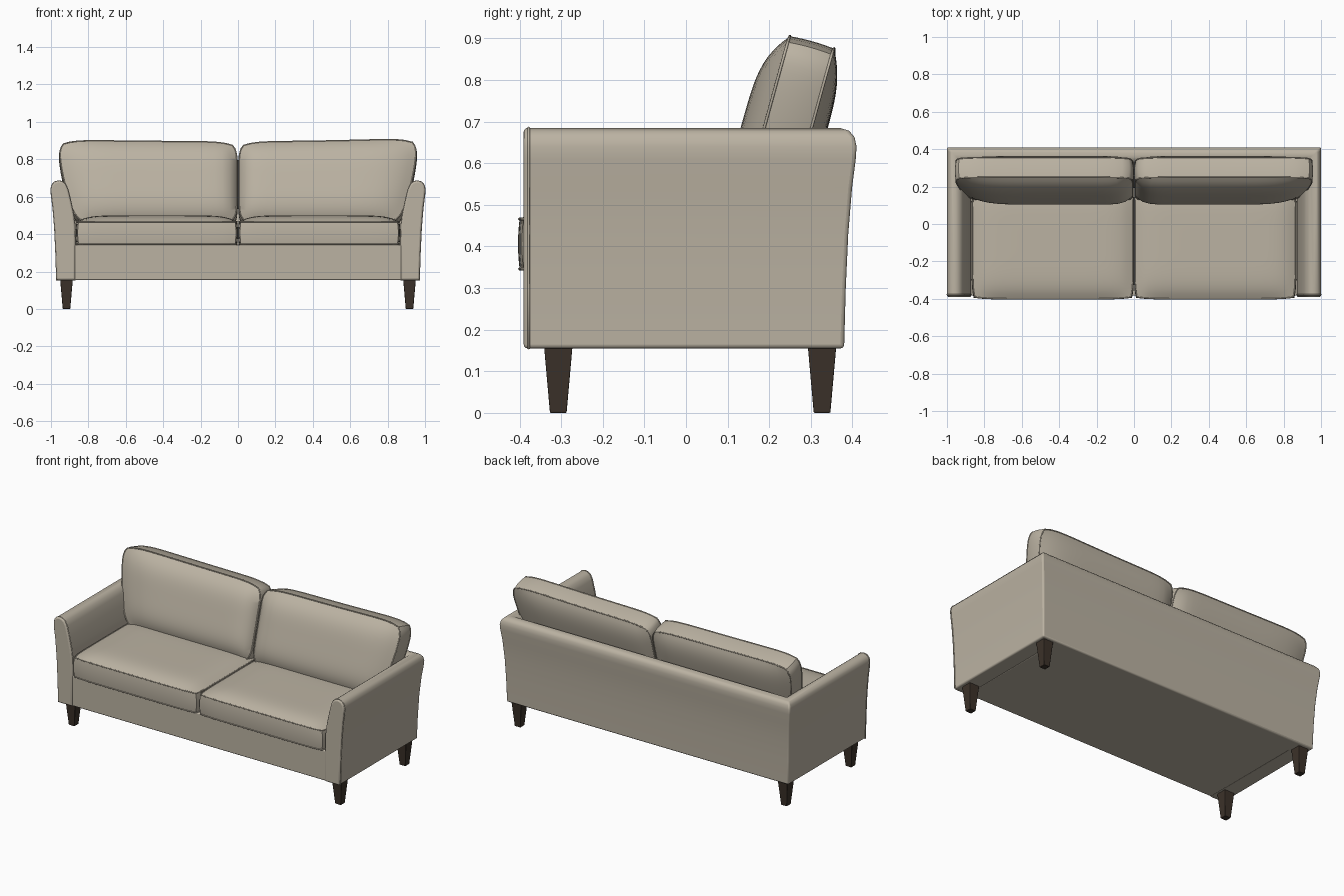
import bpy, bmesh, math
from mathutils import Vector

cube = bpy.data.objects.get("Cube")
if cube:
    bpy.data.objects.remove(cube, do_unlink=True)


def material(name, rgb):
    m = bpy.data.materials.new(name)
    m.use_nodes = True
    m.diffuse_color = (*rgb, 1)
    m.node_tree.nodes["Principled BSDF"].inputs["Base Color"].default_value = (*rgb, 1)
    return m


FABRIC = material("beige_fabric", (0.50, 0.45, 0.365))
WOOD = material("dark_wood", (0.045, 0.032, 0.023))


def activate(ob):
    bpy.ops.object.select_all(action='DESELECT')
    ob.select_set(True)
    bpy.context.view_layer.objects.active = ob


def finish(name, bm, mat, bevel=0, angle=40):
    bmesh.ops.recalc_face_normals(bm, faces=bm.faces)
    me = bpy.data.meshes.new(name)
    bm.to_mesh(me)
    bm.free()
    me.materials.append(mat)
    ob = bpy.data.objects.new(name, me)
    bpy.context.collection.objects.link(ob)
    activate(ob)
    bpy.ops.object.shade_smooth_by_angle(angle=math.radians(angle))
    if bevel:
        b = ob.modifiers.new("soft_edges", 'BEVEL')
        b.width, b.segments, b.angle_limit = bevel, 3, math.radians(50)
    return ob


def piping(name, points, radius=0.0035, cyclic=True):
    cu = bpy.data.curves.new(name, 'CURVE')
    cu.dimensions = '3D'
    cu.bevel_depth, cu.bevel_resolution = radius, 2
    sp = cu.splines.new('POLY')
    sp.points.add(len(points) - 1)
    for p, co in zip(sp.points, points):
        p.co = (*co, 1)
    sp.use_cyclic_u = cyclic
    cu.materials.append(FABRIC)
    ob = bpy.data.objects.new(name, cu)
    bpy.context.collection.objects.link(ob)
    activate(ob)
    bpy.ops.object.convert(target='MESH')


# Arms and back: one flared profile (inset from outside, height) swept round a U
PROFILE = [(.03, .155), (.026, .3), (.02, .43), (.011, .54), (.002, .61), (0, .64),
           (.005, .663), (.018, .678), (.04, .685), (.06, .681), (.077, .668),
           (.09, .64), (.105, .58), (.12, .51), (.128, .45), (.13, .38), (.13, .155)]
FRONT, BACK = -0.39, 0.41


def station(side, corner):
    return [Vector((side * (1 - d), BACK - d if corner else FRONT, z)) for d, z in PROFILE]


bm = bmesh.new()
rings = [[bm.verts.new(p) for p in station(*k)]
         for k in ((-1, False), (-1, True), (1, True), (1, False))]
n = len(PROFILE)
for a, b in zip(rings, rings[1:]):
    for i in range(n):
        j = (i + 1) % n
        bm.faces.new((a[i], a[j], b[j], b[i]))
bm.faces.new(rings[0])
bm.faces.new(rings[-1])
finish("arms_and_back", bm, FABRIC, 0.009)
for side, label in ((1, "left"), (-1, "right")):
    piping(label + "_arm_piping",
           [p + Vector((0, 0.012, 0)) for p in station(side, False)], 0.003)


def box(name, lo, hi, mat, bevel):
    bm = bmesh.new()
    bmesh.ops.create_cube(bm, size=1)
    for v in bm.verts:
        v.co = [lo[i] + (v.co[i] + 0.5) * (hi[i] - lo[i]) for i in range(3)]
    return finish(name, bm, mat, bevel)


# Seat base between the arms
box("seat_base", (-0.875, -0.383, 0.155), (0.875, 0.3, 0.342), FABRIC, 0.006)


def pillow(name, place, bulge, power, corner, cuts=23):
    """Subdivided block with crowned faces, rounded corners and piped seams."""
    def shape(u, v, w):
        crown = 0
        if abs(w) > 0.999:
            pu = power[0] if u > 0 else power[1]
            crown = bulge[w > 0] * (1 - abs(u) ** pu) * (1 - abs(v) ** power[2])
            crown *= 1 if w > 0 else -1
        puff = 1 + 0.012 * (1 - w * w)
        return place(u * (1 - corner[0] * v ** 8) * puff,
                     v * (1 - corner[1] * u ** 8) * puff, w, crown)

    bm = bmesh.new()
    bmesh.ops.create_cube(bm, size=2)
    bmesh.ops.subdivide_edges(bm, edges=bm.edges[:], cuts=cuts, use_grid_fill=True)
    for v in bm.verts:
        v.co = shape(*v.co)
    finish(name, bm, FABRIC)
    steps = [-1 + 2 * i / 24 for i in range(24)]
    loop = ([(t, -1) for t in steps] + [(1, t) for t in steps]
            + [(-t, 1) for t in steps] + [(-1, -t) for t in steps])
    for w, label in ((-1, "_piping_a"), (1, "_piping_b")):
        piping(name + label, [shape(u, v, w) for u, v in loop])


# Back cushion frame: leans backwards, "up" along its height, "out" through it
UP = Vector((0, 0.27, 0.963))
OUT = Vector((0, 0.963, -0.27))

for side, label in ((1, "left"), (-1, "right")):
    def seat(u, v, w, crown):
        return Vector((side * (0.434 + 0.429 * u), -0.09 + 0.31 * v,
                       0.406 + 0.06 * w + crown))

    def backrest(u, v, w, crown):
        s, t = (v + 1) / 2, (u + 1) / 2
        outer = 0.862 + 0.095 * math.sin(min(s, 1) * math.pi / 2)
        rise = (0.018 if side > 0 else 0.009) * t * t - 0.008
        p = Vector((side * (0.006 + (outer - 0.006) * t), 0.25, 0.902 + rise * s))
        return p - UP * 0.46 * (1 - s) + OUT * (0.11 * (w + 1) / 2 + crown)

    pillow(label + "_seat_cushion", seat, (0, 0.034), (8, 8, 6), (0.025, 0.03))
    pillow(label + "_back_cushion", backrest, (0.056, 0.035), (5, 12, 4), (0.05, 0.09))

    # Tapered square legs
    for y, end in ((-0.307, "front"), (0.327, "back")):
        bm = bmesh.new()
        bmesh.ops.create_cube(bm, size=1)
        for v in bm.verts:
            half = 0.034 if v.co.z > 0 else 0.02
            v.co = (side * 0.917 + math.copysign(half, v.co.x),
                    y + math.copysign(half, v.co.y), 0.158 if v.co.z > 0 else 0)
        finish(f"{label}_{end}_leg", bm, WOOD, 0.003)
